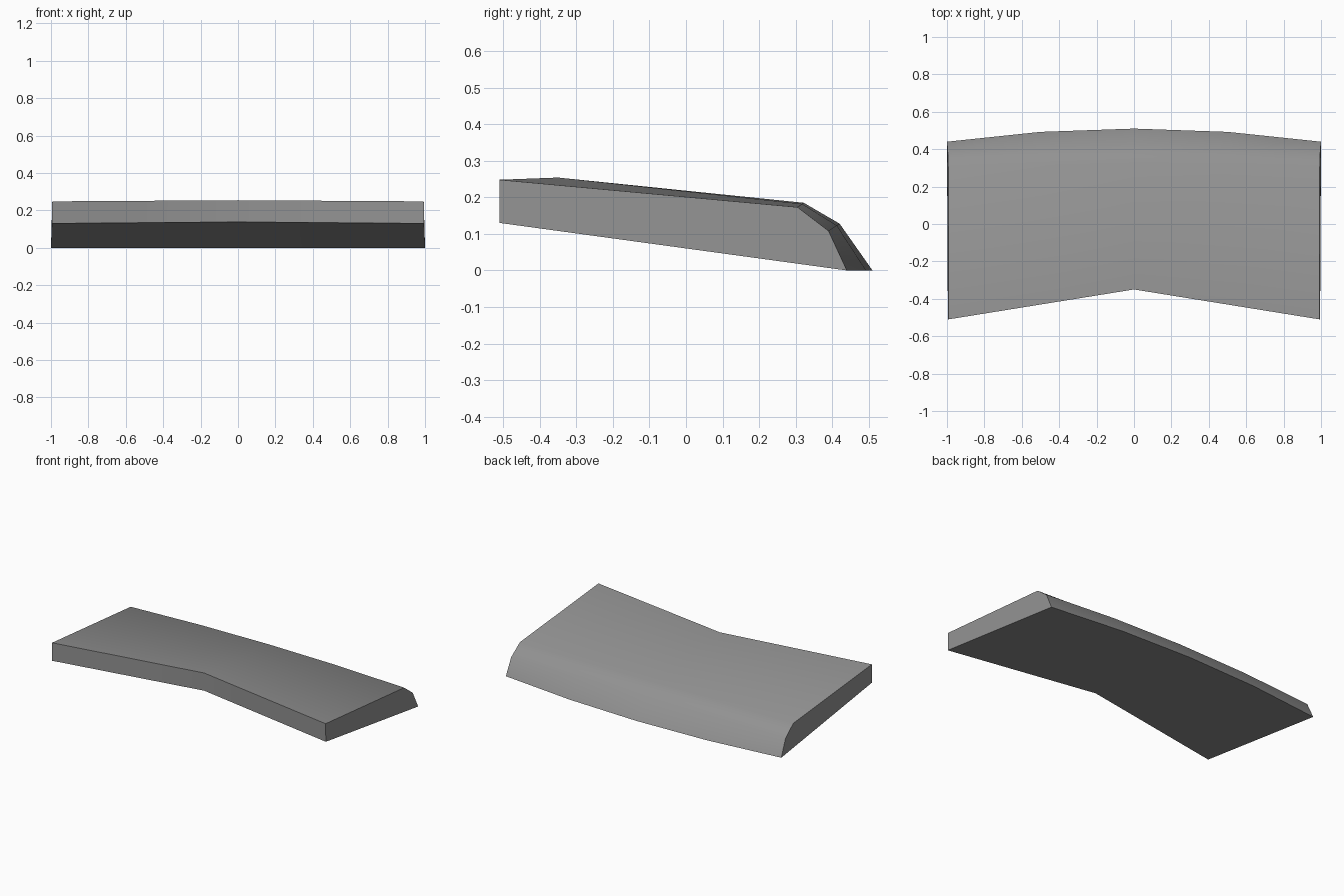
import bpy
import bmesh
import math

cube = bpy.data.objects.get("Cube")
if cube:
    bpy.data.objects.remove(cube)

# Grey material
grey = bpy.data.materials.new("mid grey")
grey.use_nodes = True
colour = (0.29, 0.29, 0.29, 1)
grey.diffuse_color = colour
grey.node_tree.nodes["Principled BSDF"].inputs["Base Color"].default_value = colour

# Cross-sections (y, z) from centre to tip:
# lower front, upper front, upper rear, rear bevel, lower rear
centre = [(-0.35, 0.138), (-0.35, 0.254), (0.322, 0.185), (0.42, 0.128), (0.51, 0)]
tip = [(-0.51, 0.13), (-0.51, 0.248), (0.305, 0.173), (0.39, 0.108), (0.44, 0)]
half_widths = [0.995, 0.993, 0.993, 0.996, 1.0]


def section(bm, side):
    """Front edge sweeps straight; the rear edge bows outward in an arc."""
    ring = []
    for i, (c, t) in enumerate(zip(centre, tip)):
        blend = abs(side) if i < 2 else side * side
        y = c[0] + (t[0] - c[0]) * blend
        z = c[1] + (t[1] - c[1]) * blend
        ring.append(bm.verts.new((side * half_widths[i], y, z)))
    return ring


# Swept slab lofted across its width
bm = bmesh.new()
rings = [section(bm, side) for side in (-1, -0.5, 0, 0.5, 1)]
for a, b in zip(rings, rings[1:]):
    for i in range(len(a)):
        j = (i + 1) % len(a)
        bm.faces.new((a[i], a[j], b[j], b[i]))
bm.faces.new(rings[0])
bm.faces.new(rings[-1])
bmesh.ops.recalc_face_normals(bm, faces=bm.faces)

mesh = bpy.data.meshes.new("swept_panel")
bm.to_mesh(mesh)
bm.free()
mesh.materials.append(grey)
panel = bpy.data.objects.new("swept_panel", mesh)
bpy.context.collection.objects.link(panel)

# Soft rear curve, crisp outer edges
bpy.ops.object.select_all(action="DESELECT")
panel.select_set(True)
bpy.context.view_layer.objects.active = panel
bpy.ops.object.shade_smooth_by_angle(angle=math.radians(30))
